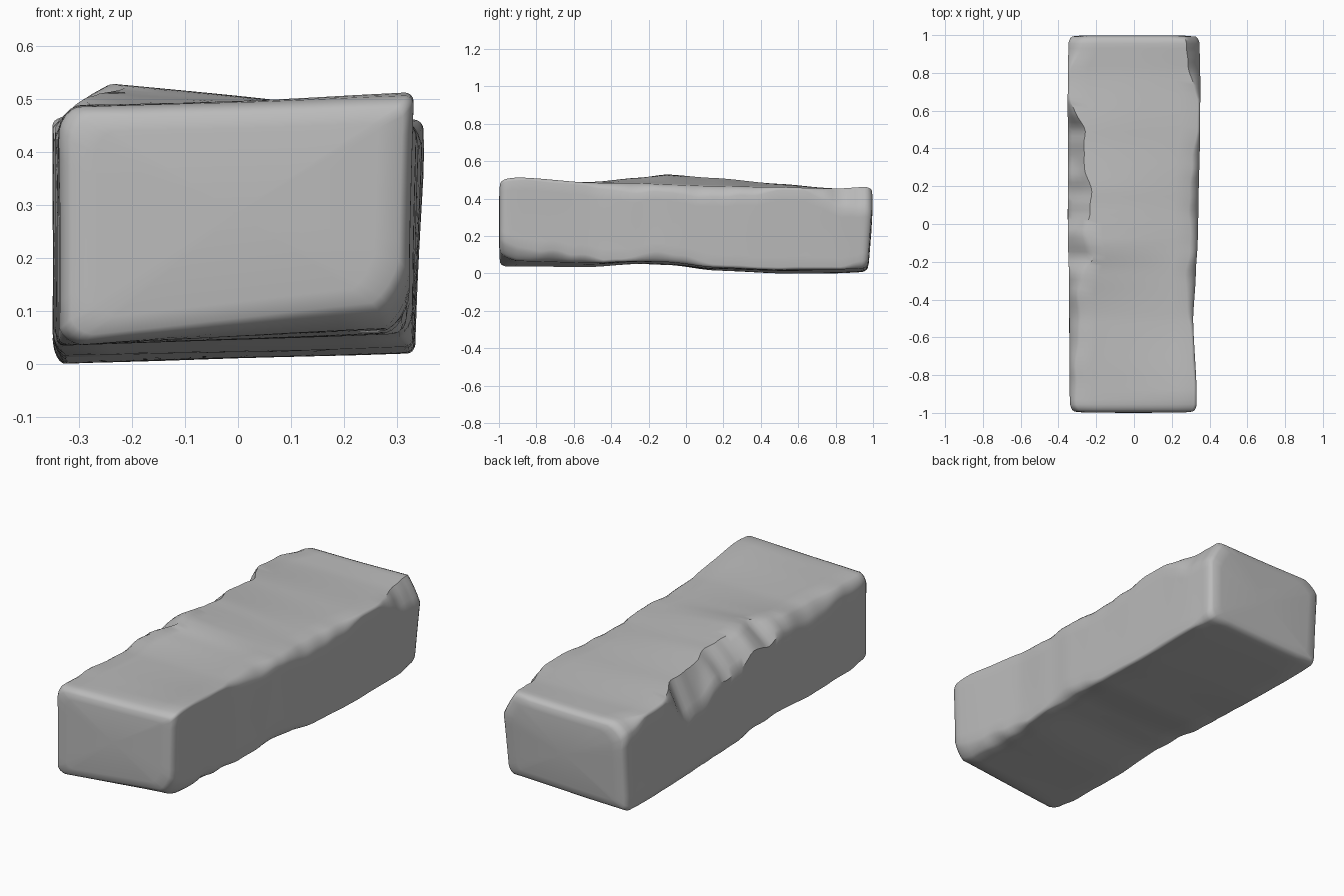
import bpy, bmesh, math
from mathutils import Vector, noise

cube = bpy.data.objects.get("Cube")
if cube:
    bpy.data.objects.remove(cube, do_unlink=True)

stone = bpy.data.materials.new("stone grey")
stone.use_nodes = True
stone.diffuse_color = (0.5, 0.5, 0.5, 1)
stone.node_tree.nodes["Principled BSDF"].inputs["Base Color"].default_value = (0.5, 0.5, 0.5, 1)

# Section corners along the length:
# y, left x, right x at bottom, right x at top, bottom left, bottom right, top right, top left
SECTIONS = [
    (-1.0, -.335, .325, .33, .04, .1, .505, .49),
    (-.9, -.34, .325, .33, .04, .07, .515, .49),
    (-.5, -.342, .31, .312, .04, .06, .49, .493),
    (-.25, -.345, .32, .327, .055, .07, .487, .515),
    (-.1, -.35, .33, .337, .05, .065, .48, .533),
    (.15, -.35, .33, .342, .02, .035, .47, .515),
    (.5, -.35, .334, .35, .005, .025, .465, .482),
    (.8, -.35, .334, .35, .005, .025, .457, .458),
    (1.0, -.347, .332, .348, .012, .03, .468, .46),
]

# Broken edges: corner, centre y, length each way, bite across, bite up
CHIPS = [
    ("TL", .4, .27, .09, .18), ("TL", .15, .35, .12, .12),
    ("TL", -.1, .35, .12, .09), ("TL", -.45, .5, .06, .08),
    ("TL", 1.0, .2, .08, .06), ("TL", -.9, .4, .04, .05),
    ("BR", -.97, .35, .05, .08), ("BR", -.7, .3, .05, .06),
    ("BR", -.1, .28, .03, .05), ("BR", 1.0, .2, .03, .04),
    ("TR", -.25, .35, .05, .05), ("TR", .98, .36, .07, .12),
    ("TR", .15, .4, .05, .06),
    ("BL", -1.0, .2, .04, .03), ("BL", .4, .8, .025, .05),
]
# Corner order round the section, with inward signs for x and z
CORNERS = [("BL", 1, 1), ("BR", -1, 1), ("TR", -1, -1), ("TL", 1, -1)]
ARC, SIDE, STEPS = 5, 7, 76


def section(y):
    """Blend the section table at y."""
    for a, b in zip(SECTIONS, SECTIONS[1:]):
        if y <= b[0]:
            break
    t = (y - a[0]) / (b[0] - a[0])
    t = (t + (1 - math.cos(math.pi * t)) / 2) / 2
    return [p + (q - p) * t for p, q in zip(a[1:], b[1:])]


def bite(corner, y):
    """Width and height of the worn edge at y."""
    across = up = .015
    for name, centre, reach, w, h in CHIPS:
        d = abs(y - centre) / reach
        if name == corner and d < 1:
            fall = 1 - d * d
            across, up = max(across, w * fall), max(up, h * fall)
    rough = 1 + .35 * noise.noise(Vector((y * 9, ord(corner[1]), ord(corner[0]))))
    return across * rough, up * rough


def ring(y, inset):
    """Points round one section, with worn corners and subdivided sides."""
    left, low_right, high_right, bl, br, tr, tl = section(y)
    spots = [(left, bl), (low_right, br), (high_right, tr), (left, tl)]
    arcs = []
    for i, ((name, sx, sz), (x, z)) in enumerate(zip(CORNERS, spots)):
        w, h = bite(name, y)
        x, z = x + sx * inset, z + sz * inset
        arc = []
        for k in range(ARC):
            a = math.pi / 2 * k / (ARC - 1)
            u, v = 1 - math.cos(a), 1 - math.sin(a)
            # chips are flatter than rounded corners
            flat = min(1, max(w, h) * 7)
            u += (k / (ARC - 1) - u) * flat
            v += (1 - k / (ARC - 1) - v) * flat
            if i % 2:
                u, v = v, u
            arc.append(Vector((x + sx * w * u, y, z + sz * h * v)))
        arcs.append(arc)
    points = []
    for i, arc in enumerate(arcs):
        points += arc
        after = arcs[(i + 1) % 4][0]
        points += [arc[-1].lerp(after, k / SIDE) for k in range(1, SIDE)]
    # gentle hollows in the faces
    for p in points:
        n = noise.noise_vector(p * 3)
        p += Vector((n.x * .003, 0, n.z * .003))
    return points


# Stone block: sections joined lengthwise, rounded in at both ends
END = [(-.993, .02), (-.985, .01), (-.97, .003), (-.955, 0)]
stations = END + [(-.93 + 1.86 * k / STEPS, 0) for k in range(STEPS + 1)]
stations += [(-y, inset) for y, inset in reversed(END)]

bm = bmesh.new()
rings = [[bm.verts.new(p) for p in ring(y, inset)] for y, inset in stations]
for a, b in zip(rings, rings[1:]):
    for i in range(len(a)):
        j = (i + 1) % len(a)
        bm.faces.new((a[i], a[j], b[j], b[i]))

# Slightly bulging end faces
for loop, tip in ((rings[0], -1), (rings[-1], 1)):
    middle = sum((v.co for v in loop), Vector()) / len(loop)
    inner = []
    for v in loop:
        p = v.co.lerp(middle, .15)
        p.y = tip * .998
        inner.append(bm.verts.new(p))
    for i in range(len(loop)):
        j = (i + 1) % len(loop)
        bm.faces.new((loop[i], loop[j], inner[j], inner[i]))
    middle.y = tip
    hub = bm.verts.new(middle)
    for i in range(len(inner)):
        bm.faces.new((inner[i], inner[(i + 1) % len(inner)], hub))

# Lean the back end inwards towards its foot
for v in bm.verts:
    if v.co.y > 0:
        v.co.y -= .025 * v.co.y ** 8 * max(0, 1 - v.co.z / .35)

low = min(v.co.z for v in bm.verts)
bmesh.ops.translate(bm, verts=bm.verts, vec=(0, 0, -low))
bmesh.ops.recalc_face_normals(bm, faces=bm.faces)
mesh = bpy.data.meshes.new("stone_block")
bm.to_mesh(mesh)
bm.free()
mesh.materials.append(stone)
block = bpy.data.objects.new("stone_block", mesh)
bpy.context.collection.objects.link(block)
bpy.context.view_layer.objects.active = block
block.select_set(True)
bpy.ops.object.shade_smooth_by_angle(angle=math.radians(40))
